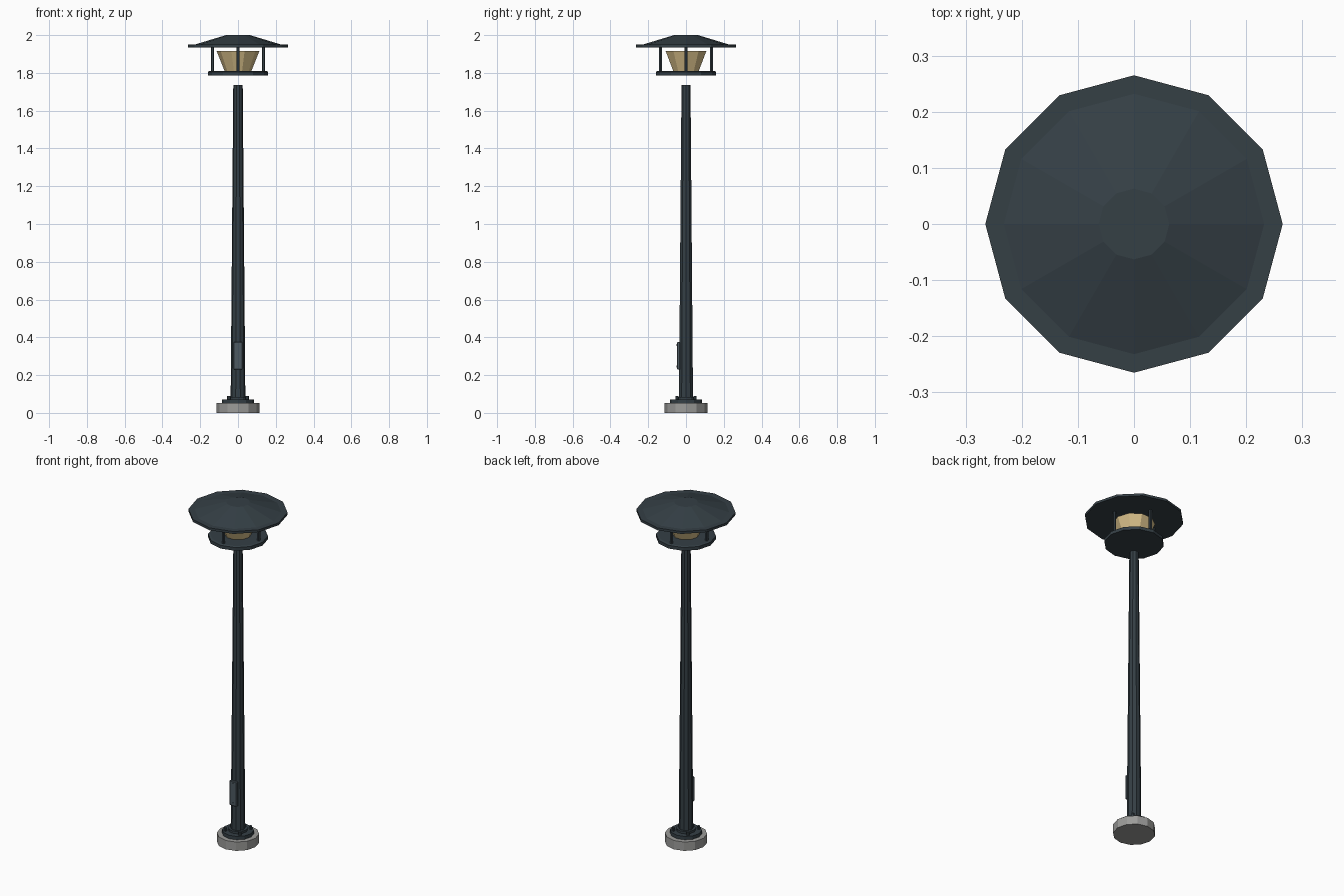
import bpy, math

cube = bpy.data.objects.get("Cube")
if cube:
    bpy.data.objects.remove(cube, do_unlink=True)


def material(name, rgb):
    m = bpy.data.materials.new(name)
    m.use_nodes = True
    m.diffuse_color = (*rgb, 1)
    m.node_tree.nodes["Principled BSDF"].inputs["Base Color"].default_value = (*rgb, 1)
    return m


METAL = material("dark slate metal", (0.035, 0.05, 0.06))
PANEL = material("panel slate", (0.075, 0.1, 0.12))
CONCRETE = material("concrete grey", (0.33, 0.33, 0.32))
GLASS = material("warm lamp glass", (0.68, 0.52, 0.25))


def lathe(name, profile, sides, mat, x=0, y=0):
    """Flat-faced turned solid from (radius, z) pairs, with a corner on +x."""
    verts = [(x + r * math.cos(math.tau * i / sides), y + r * math.sin(math.tau * i / sides), z)
             for r, z in profile for i in range(sides)]
    faces = [tuple(range(sides))[::-1],
             tuple(range(len(verts) - sides, len(verts)))]
    for k in range(len(profile) - 1):
        for i in range(sides):
            a, b = k * sides + i, k * sides + (i + 1) % sides
            faces.append((a, b, b + sides, a + sides))
    mesh = bpy.data.meshes.new(name)
    mesh.from_pydata(verts, [], faces)
    mesh.materials.append(mat)
    ob = bpy.data.objects.new(name, mesh)
    bpy.context.collection.objects.link(ob)
    return ob


def box(name, centre, size, mat, bevel=0):
    bpy.ops.mesh.primitive_cube_add(size=1, location=centre)
    ob = bpy.context.object
    ob.name = name
    ob.scale = size
    bpy.ops.object.transform_apply(location=False, rotation=False, scale=True)
    ob.data.materials.append(mat)
    if bevel:
        mod = ob.modifiers.new("bevel", "BEVEL")
        mod.width = bevel
        mod.segments = 1
    return ob


# Footing, flange and bolts
lathe("footing", [(0.113, 0), (0.113, 0.052)], 12, CONCRETE)
lathe("base_flange", [(0.085, 0.052), (0.085, 0.072)], 12, METAL)
lathe("base_collar", [(0.052, 0.072), (0.052, 0.085)], 12, METAL)
for i in range(4):
    a = math.radians(45 + 90 * i)
    lathe("flange_bolt", [(0.009, 0.07), (0.009, 0.09)], 6, METAL,
          0.068 * math.cos(a), 0.068 * math.sin(a))

# Tapered pole
lathe("pole", [(0.039, 0.072), (0.025, 1.735)], 10, METAL)

# Access door with two small hinges
box("access_door", (0, -0.039, 0.302), (0.046, 0.016, 0.145), PANEL, 0.003)
for z in (0.245, 0.36):
    box("door_screw", (0, -0.048, z), (0.01, 0.006, 0.01), PANEL)

# Lantern: tray, glass, posts and roof
lathe("lantern_tray", [(0.16, 1.787), (0.16, 1.806), (0.15, 1.81)], 12, METAL)
lathe("lamp_glass", [(0.07, 1.808), (0.113, 1.915)], 10, GLASS)
for i in range(4):
    a = math.tau * i / 4
    lathe("lantern_post", [(0.009, 1.805), (0.009, 1.94)], 6, METAL,
          0.135 * math.cos(a), 0.135 * math.sin(a))
lathe("roof_brim", [(0.265, 1.935), (0.265, 1.949)], 12, METAL)
lathe("roof_cone", [(0.232, 1.949), (0.063, 2.0)], 12, METAL)
